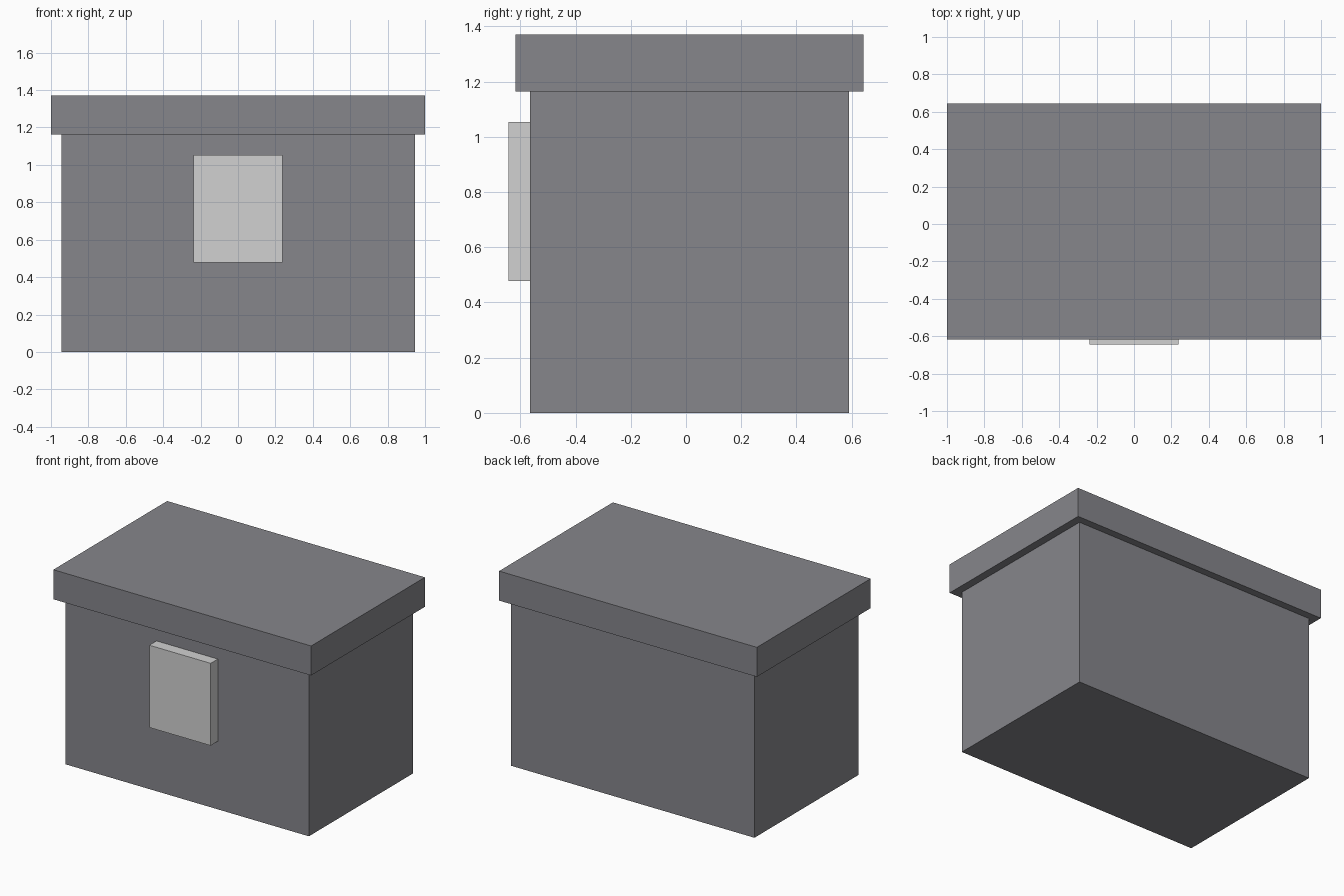
import bpy

if "Cube" in bpy.data.objects:
    bpy.data.objects.remove(bpy.data.objects["Cube"])


def material(name, rgb):
    m = bpy.data.materials.new(name)
    m.diffuse_color = (*rgb, 1.0)
    m.use_nodes = True
    m.node_tree.nodes["Principled BSDF"].inputs["Base Color"].default_value = m.diffuse_color
    return m


def box(name, lo, hi, mat):
    """Box spanning two opposite corners, flat shaded."""
    centre = [(a + b) / 2 for a, b in zip(lo, hi)]
    bpy.ops.mesh.primitive_cube_add(size=1, location=centre)
    o = bpy.context.object
    o.name = name
    o.scale = [b - a for a, b in zip(lo, hi)]
    bpy.ops.object.transform_apply(location=False, rotation=False, scale=True)
    o.data.materials.append(mat)
    return o


dark_grey = material("dark grey", (0.24, 0.24, 0.26))
light_grey = material("light grey", (0.64, 0.64, 0.64))

# Chest body
box("body", (-0.945, -0.564, 0), (0.945, 0.591, 1.163), dark_grey)
# Overhanging lid
box("lid", (-1, -0.618, 1.163), (1, 0.643, 1.37), dark_grey)
# Latch plate on the front
box("latch", (-0.238, -0.643, 0.477), (0.238, -0.564, 1.054), light_grey)
